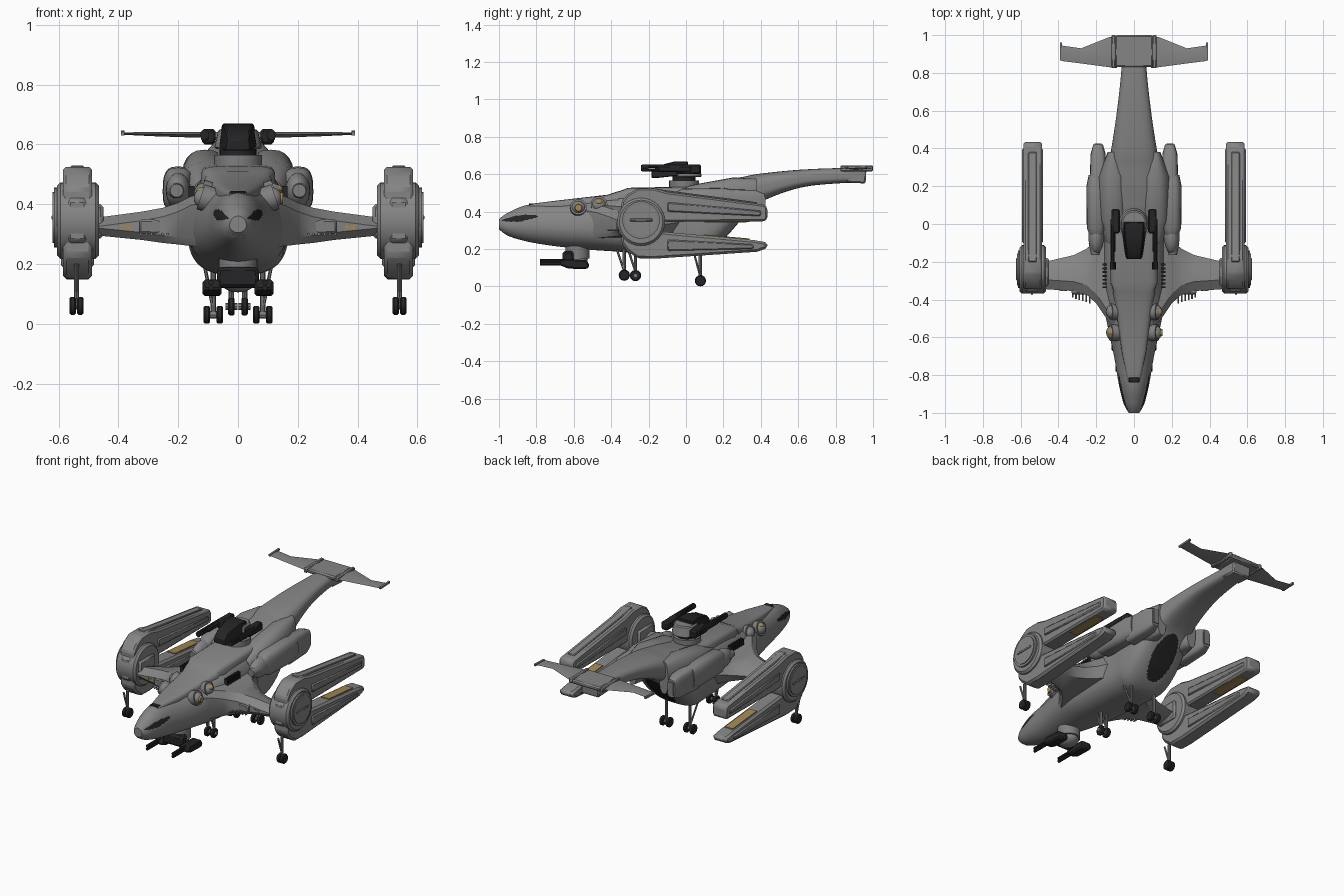
import bpy, bmesh, math
from mathutils import Vector, Matrix

cube = bpy.data.objects.get("Cube")
if cube:
    bpy.data.objects.remove(cube)


def material(name, red, green, blue):
    mat = bpy.data.materials.new(name)
    mat.use_nodes = True
    mat.diffuse_color = (red, green, blue, 1)
    mat.node_tree.nodes["Principled BSDF"].inputs["Base Color"].default_value = (red, green, blue, 1)
    return mat


GREY = material("hull grey", .235, .235, .238)
PANEL = material("panel grey", .21, .21, .213)
DARK = material("gun black", .018, .018, .02)
TAN = material("amber panel", .36, .25, .085)
made = []


def finish(name, bm, mat, bevel=0, mirror=True):
    """Turn a bmesh into an object, optionally chamfered and mirrored across x."""
    bmesh.ops.recalc_face_normals(bm, faces=bm.faces)
    mesh = bpy.data.meshes.new(name)
    bm.to_mesh(mesh)
    bm.free()
    mesh.materials.append(mat)
    obj = bpy.data.objects.new(name, mesh)
    bpy.context.collection.objects.link(obj)
    if bevel:
        mod = obj.modifiers.new("chamfer", "BEVEL")
        mod.width, mod.segments = bevel, 1
    if mirror:
        obj.modifiers.new("mirror", "MIRROR").use_mirror_merge = False
    made.append(obj)
    return obj


def loft(name, rings, mat, bevel=0, mirror=True):
    bm = bmesh.new()
    rows = [[bm.verts.new(p) for p in ring] for ring in rings]
    for a, b in zip(rows, rows[1:]):
        for i in range(len(a)):
            j = (i + 1) % len(a)
            bm.faces.new((a[i], a[j], b[j], b[i]))
    bm.faces.new(rows[0])
    bm.faces.new(rows[-1][::-1])
    return finish(name, bm, mat, bevel, mirror)


def prism(name, profile, x_in, x_out, mat, bevel=0, mirror=True):
    """Side profile of (y, z) points pushed across x."""
    return loft(name, [[(x, y, z) for y, z in profile] for x in (x_in, x_out)], mat, bevel, mirror)


def box(name, low, high, mat, bevel=0, mirror=True):
    (x, y, z), (X, Y, Z) = low, high
    return prism(name, [(y, z), (Y, z), (Y, Z), (y, Z)], x, X, mat, bevel, mirror)


def rod(name, start, end, r1, mat, r2=None, sides=12, bevel=0, mirror=True):
    start, end = Vector(start), Vector(end)
    axis = end - start
    bm = bmesh.new()
    place = Matrix.Translation((start + end) / 2) @ axis.to_track_quat("Z", "Y").to_matrix().to_4x4()
    bmesh.ops.create_cone(bm, cap_ends=True, segments=sides, radius1=r1, matrix=place,
                          radius2=r1 if r2 is None else r2, depth=axis.length)
    return finish(name, bm, mat, bevel, mirror)


def ball(name, centre, radii, mat, mirror=True):
    bm = bmesh.new()
    bmesh.ops.create_uvsphere(bm, u_segments=20, v_segments=12, radius=1,
                              matrix=Matrix.Translation(centre) @ Matrix.Diagonal((*radii, 1)))
    return finish(name, bm, mat, mirror=mirror)


def oval(x, y, half, bottom, top, power, count=24):
    """Rounded-square cross-section facing along y."""
    ring, mid = [], bottom + (top - bottom) * .44
    for i in range(count):
        c, s = math.cos(math.tau * i / count), math.sin(math.tau * i / count)
        rise = (top - mid) if s > 0 else (mid - bottom)
        ring.append((x + half * math.copysign(abs(c) ** (2 / power), c), y,
                     mid + rise * math.copysign(abs(s) ** (2 / power), s)))
    return ring


def spline(rows, steps):
    """Smoothly fill in rows between the given ones."""
    out = []
    for i in range(len(rows) - 1):
        p, a, b, n = rows[max(i - 1, 0)], rows[i], rows[i + 1], rows[min(i + 2, len(rows) - 1)]
        for k in range(steps):
            t = k / steps
            out.append([v + (w - v) * t * t * (3 - 2 * t) + t * (1 - t) *
                        ((1 - t) * (w - u) - t * (q - v)) / 2 for u, v, w, q in zip(p, a, b, n)])
    return out + [rows[-1]]


# Fuselage with tail boom: y, half width, bottom, top, squareness
stations = [(-1, .028, .305, .36, 2), (-.95, .055, .27, .395, 2), (-.85, .08, .24, .435, 2),
            (-.7, .106, .215, .45, 2), (-.5, .148, .195, .472, 2.2), (-.38, .162, .187, .49, 2.5),
            (-.26, .165, .178, .52, 2.6), (0, .165, .163, .525, 2.8), (.1, .17, .175, .545, 3),
            (.2, .165, .25, .568, 3), (.3, .142, .36, .585, 3), (.4, .12, .45, .603, 3),
            (.6, .09, .525, .623, 3), (.8, .068, .55, .632, 3), (.95, .06, .552, .632, 3)]
hull = loft("fuselage", [oval(0, *row, 120) for row in spline(stations, 16)], GREY, mirror=False)
hull.data.materials.append(DARK)
for face in hull.data.polygons:
    x, y, z = face.center
    ramp = face.normal.z < -.2 and (x / .075) ** 2 + ((y - .255) / .105) ** 2 < 1
    # Slanted cockpit window, tapering towards both ends
    half_height = .016 * (1 - ((y + .885) / .105) ** 2)
    window = abs(z - .365 - (y + .88) * .12) < half_height and abs(x) > .015
    face.material_index = int(ramp or window)

# Nose, canopy and shoulder details
box("nose_sensor", (-.028, -.84, .425), (.028, -.81, .444), DARK, .004, False)
box("nose_chin", (-.03, -.985, .285), (.03, -.9, .32), PANEL, .01, False)
loft("canopy_ridge", [oval(0, y, w, .4, z, 4) for y, w, z in
                      [(-.84, .03, .44), (-.68, .065, .46), (-.42, .1, .49), (-.36, .115, .51)]],
     GREY, mirror=False)
loft("dorsal_deck", [oval(0, y, w, .42, z, 5) for y, w, z in
                     [(-.38, .1, .5), (-.31, .125, .527), (.08, .125, .535), (.16, .1, .54)]],
     GREY, mirror=False)
for i in range(7):
    box("shoulder_fin", (.145, -.34 + i * .02, .42), (.166, -.33 + i * .02, .46), DARK)
for y, z in ((-.575, .42), (-.465, .435)):
    rod("dome_collar", (.08, y, z - .01), (.125, y, z + .005), .044, PANEL, sides=20)
    ball("sensor_dome", (.112, y, z), (.036, .038, .036), GREY)
rod("amber_lens_front_left", (.13, -.575, .42), (.151, -.575, .42), .024, TAN, .018, 16, 0, False)
ball("amber_lens_front_right", (-.118, -.572, .444), (.022, .02, .014), TAN, False)
ball("amber_lens_rear_left", (.132, -.465, .45), (.018, .02, .015), TAN, False)

# Engine pods on the hull sides
loft("engine_pod", [oval(.2, y, w, .45 - h, .45 + h, 3) for y, w, h in
                    [(-.06, .035, .05), (-.02, .05, .072), (.2, .052, .076), (.26, .04, .065)]], GREY)
ball("pod_nose", (.2, -.06, .445), (.042, .1, .06), GREY)
rod("pod_intake", (.205, -.165, .445), (.205, -.1, .445), .022, PANEL, .035, 16)
loft("pod_tail", [oval(.19, y, w, .44 - h, .44 + h, 4) for y, w, h in
                  [(.2, .045, .08), (.37, .04, .075), (.42, .026, .055)]], GREY)
box("pod_exhaust", (.172, .416, .4), (.208, .425, .48), PANEL)
loft("pod_shoulder", [oval(.11, y, w, .37, z, 2.6) for y, w, z in
                      [(-.1, .04, .48), (.02, .08, .54), (.25, .08, .582), (.38, .03, .575)]], GREY)

# Wings: x, front, back, bottom, top
wing = [(.1, -.56, .02, .255, .44), (.16, -.48, -.03, .26, .425), (.2, -.42, -.085, .265, .405),
        (.25, -.375, -.13, .27, .388), (.32, -.355, -.165, .28, .375), (.47, -.345, -.2, .295, .355)]
loft("wing", [[(x, f, b + .025), (x, f + .025, b), (x, r - .05, b + .01), (x, r, (b + t) / 2),
               (x, r - .06, t - .01), (x, f + .05, t), (x, f, t - .03)] for x, f, r, b, t in wing], GREY)
box("wing_front_panel", (.22, -.372, .302), (.33, -.345, .348), PANEL, .006)
for i in range(6):
    x = .235 + i * .018
    rod("wing_missile", (x, -.42 + i * .006, .3), (x, -.34, .3), .005, PANEL, sides=6)
for x in (.365, .385):
    rod("wing_light", (x, -.355, .322), (x, -.34, .322), .009, TAN)

# Twin-prong nacelles with round hub
prism("nacelle_upper", [(-.345, .38), (-.345, .45), (-.315, .49), (-.26, .524), (-.17, .524),
                        (-.1, .505), (.42, .437), (.435, .42), (.435, .36), (.42, .348), (-.1, .345)],
      .488, .585, GREY, .012)
prism("nacelle_lower", [(-.345, .31), (-.345, .23), (-.315, .19), (-.26, .15), (-.17, .148),
                        (.38, .185), (.435, .205), (.435, .235), (.36, .248), (-.1, .29)],
      .488, .585, GREY, .012)
rod("nacelle_hub", (.465, -.24, .345), (.605, -.24, .345), .128, GREY, sides=32, bevel=.012)
rod("hub_cap", (.6, -.24, .355), (.615, -.24, .355), .1, PANEL, sides=32)
rod("hub_disc", (.605, -.24, .355), (.62, -.24, .355), .085, GREY, sides=32)
box("hub_bar", (.612, -.3, .348), (.624, -.18, .362), PANEL, .003)
box("hub_front_plate", (.5, -.36, .27), (.575, -.3, .42), GREY, .015)
box("wing_joint", (.45, -.33, .285), (.48, -.18, .4), GREY, .01)
prism("upper_spine", [(-.2, .5), (-.2, .53), (-.12, .516), (.38, .45), (.38, .43)],
      .515, .56, GREY, .004)
prism("upper_side_rail", [(-.1, .4), (-.1, .45), (.4, .405), (.4, .375)], .482, .592, PANEL, .006)
prism("lower_side_rail", [(-.1, .19), (-.1, .25), (.36, .225), (.36, .2)], .482, .592, PANEL, .006)
prism("amber_upper_panel", [(.1, .341), (.1, .349), (.34, .351), (.34, .343)], .51, .565, TAN)
prism("amber_lower_panel", [(.1, .27), (.1, .277), (.34, .256), (.34, .249)], .51, .565, TAN)

# Tail plane
box("tail_block", (-.1, .83, .615), (.1, 1, .642), GREY, .008, False)
prism("tail_foot", [(.86, .555), (.96, .55), (.965, .63), (.84, .63)], -.062, .062, GREY, .008, False)
loft("tail_plane", [[(x, f, z), (x, (f + r) / 2, z + h), (x, r, z), (x, (f + r) / 2, z - h)]
                    for x, f, r, z, h in [(.09, .825, .995, .632, .01), (.13, .83, .99, .632, .01),
                                          (.28, .85, .93, .634, .007), (.385, .863, .945, .636, .004)]],
     GREY)
prism("tail_tip", [(.865, .63), (.865, .642), (.96, .646), (.96, .634)], .38, .392, GREY)
box("tail_rib", (.097, .825, .615), (.12, 1, .646), GREY, .005)

# Dorsal gun turret: grey drum, sloping black canopy and side guns
rod("turret_ring", (0, -.01, .53), (0, -.01, .565), .08, PANEL, sides=24, mirror=False)
rod("turret_neck", (0, -.01, .56), (0, -.01, .59), .062, DARK, sides=24, mirror=False)
rod("turret_drum", (0, .005, .585), (0, .005, .65), .08, GREY, .066, 24, .006, False)
loft("turret_canopy", [[(-w, y, z), (w, y, z), (w * .8, y, top), (-w * .8, y, top)]
                       for y, w, z, top in [(-.185, .042, .58, .615), (-.15, .05, .58, .645),
                                            (-.06, .062, .59, .668), (.01, .066, .6, .669)]],
     DARK, .004, False)
box("gun_housing", (.075, -.05, .6), (.12, .08, .652), DARK, .008)
box("gun_cradle", (.098, -.15, .612), (.124, .03, .645), DARK, .006)
for z in (.622, .642):
    rod("turret_barrel", (.112, -.235, z), (.112, 0, z), .009, DARK, sides=8)
rod("barrel_muzzle", (.112, -.24, .632), (.112, -.2, .632), .016, DARK, sides=8)

# Chin turret
rod("chin_ring", (0, -.58, .15), (0, -.58, .225), .065, PANEL, sides=24, mirror=False)
ball("chin_ball", (0, -.59, .145), (.06, .065, .04), GREY, False)
box("chin_mount", (-.07, -.66, .12), (.07, -.6, .19), DARK, .012, False)
prism("chin_gun", [(-.68, .115), (-.63, .095), (-.53, .092), (-.515, .11), (-.53, .14), (-.65, .148)],
      .055, .118, DARK, .008)
for z in (.12, .138):
    rod("chin_barrel", (.09, -.78, z), (.09, -.6, z), .009, DARK, sides=8)


# Landing gear
def gear(name, x, y, z, top, wheels, splay=0):
    rod(name + "_strut", (x, y, z), (x, y, top), .009, PANEL, sides=8)
    rod(name + "_brace", (x, y, z + .02), (x + splay, y - .04, top), .006, PANEL, sides=6)
    rod(name + "_axle", (x - .02, y, z), (x + .02, y, z), .012, PANEL, sides=8)
    for offset in wheels:
        rod(name + "_wheel", (x + offset - .011, y, z), (x + offset + .011, y, z), .03, DARK,
            sides=16, bevel=.005)


gear("rear_gear", .083, .077, .03, .2, (-.022, .022), .03)
gear("front_gear", .022, -.27, .058, .2, (0,))
gear("nacelle_gear", .54, -.33, .06, .2, (-.012, .012))

for obj in made:
    obj.select_set(True)
bpy.context.view_layer.objects.active = hull
bpy.ops.object.shade_smooth_by_angle(angle=math.radians(32))
